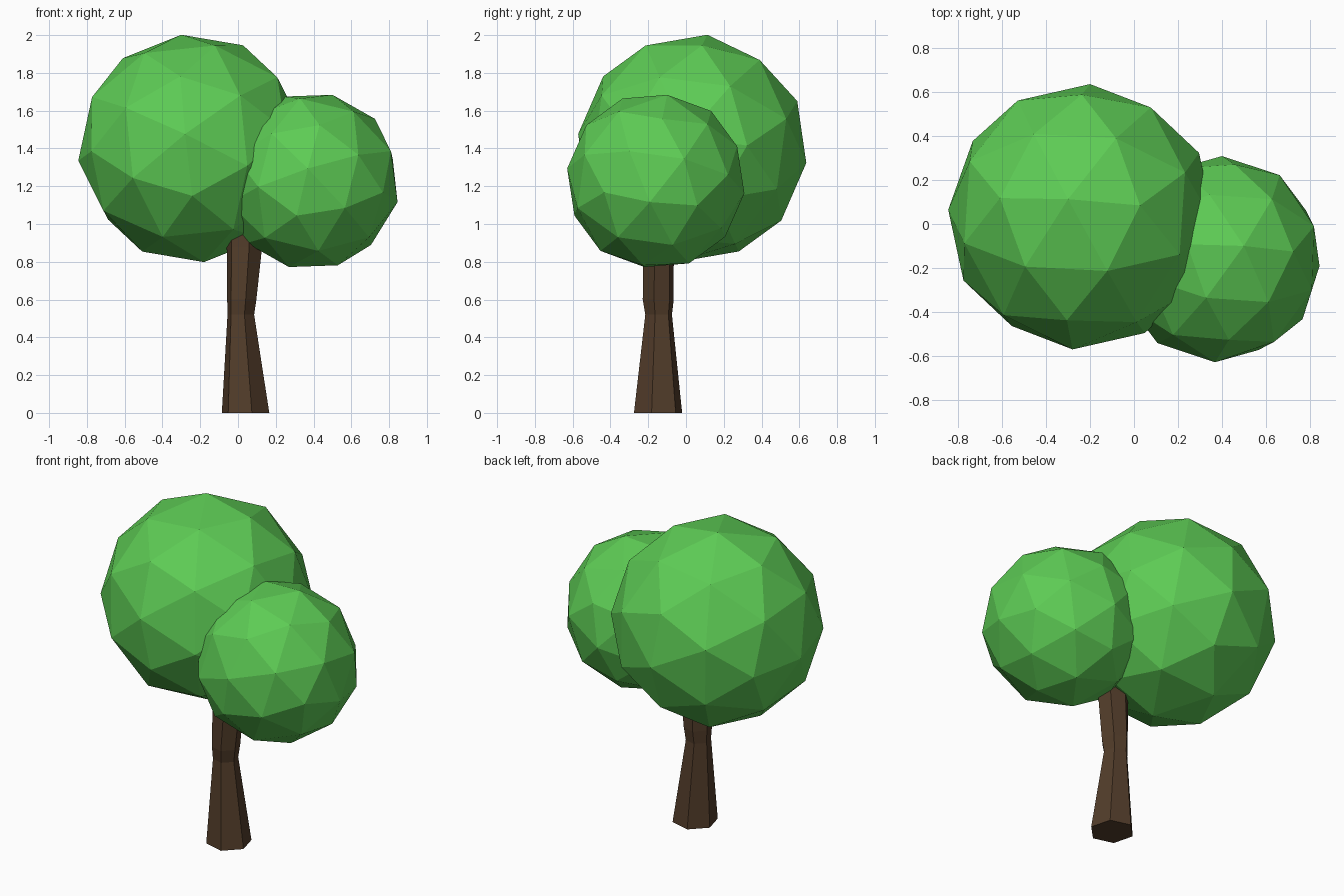
import bpy, bmesh, math
from mathutils import Vector, Matrix

cube = bpy.data.objects.get("Cube")
if cube:
    bpy.data.objects.remove(cube, do_unlink=True)


def make_material(name, rgb):
    mat = bpy.data.materials.new(name)
    mat.use_nodes = True
    mat.diffuse_color = (*rgb, 1)
    bsdf = next(n for n in mat.node_tree.nodes if n.type == 'BSDF_PRINCIPLED')
    bsdf.inputs["Base Color"].default_value = (*rgb, 1)
    bsdf.inputs["Roughness"].default_value = 0.9
    return mat


def finish(bm, name, mat):
    bmesh.ops.recalc_face_normals(bm, faces=bm.faces)
    mesh = bpy.data.meshes.new(name)
    bm.to_mesh(mesh)
    bm.free()
    mesh.materials.append(mat)
    obj = bpy.data.objects.new(name, mesh)
    bpy.context.collection.objects.link(obj)
    return obj


def faceted_ball_points():
    """Unit icosahedron corners plus its edge midpoints pushed to the sphere."""
    phi = (1 + math.sqrt(5)) / 2
    corners = []
    for a in (-1, 1):
        for b in (-phi, phi):
            corners += [Vector((0, a, b)), Vector((a, b, 0)), Vector((b, 0, a))]
    mids = [p + q for i, p in enumerate(corners) for q in corners[:i]
            if (p - q).length < 2.1]
    return [p.normalized() for p in corners + mids]


def leaf_ball(name, center, radius, up, back, mat):
    """Faceted ball tilted so its own axes follow the up and back directions."""
    a = Vector(up).normalized()
    d = Vector(back)
    d = (d - a * d.dot(a)).normalized()
    e = a.cross(d)
    turn = Matrix((d, e, a)).transposed()
    bm = bmesh.new()
    for p in faceted_ball_points():
        bm.verts.new(Vector(center) + radius * (turn @ p))
    bmesh.ops.convex_hull(bm, input=bm.verts)
    return finish(bm, name, mat)


def loft(name, rings, sides, start, mat):
    """Skin a stack of rings given as (x, y, z, x radius, y radius)."""
    bm = bmesh.new()
    loops = []
    for x, y, z, rx, ry in rings:
        angles = [start + math.tau * k / sides for k in range(sides)]
        loops.append([bm.verts.new((x + rx * math.cos(t), y + ry * math.sin(t), z))
                      for t in angles])
    for low, high in zip(loops, loops[1:]):
        for k in range(sides):
            n = (k + 1) % sides
            bm.faces.new((low[k], low[n], high[n], high[k]))
    bm.faces.new(loops[0][::-1])
    bm.faces.new(loops[-1])
    return finish(bm, name, mat)


leaf_green = make_material("leaf green", (0.11, 0.6, 0.09))
bark_brown = make_material("bark brown", (0.085, 0.046, 0.023))

# Leaf crowns
leaf_ball("large_crown", (-0.24, 0.033, 1.4), 0.61,
          (-0.06, 0.08, 0.6), (0.04, 0.6, -0.08), leaf_green)
leaf_ball("small_crown", (0.385, -0.16, 1.228), 0.474,
          (0.115, 0.06, 0.455), (0.015, 0.47, -0.07), leaf_green)

# Trunk: flared foot, narrow waist, widening into the crowns
loft("trunk", [
    (0.04, -0.148, 0, 0.13, 0.132),
    (0.015, -0.145, 0.52, 0.073, 0.073),
    (0.02, -0.147, 0.6, 0.08, 0.085),
    (0.034, -0.145, 0.88, 0.097, 0.083),
    (0.036, -0.145, 1.05, 0.097, 0.083),
], 6, math.radians(-15), bark_brown)
